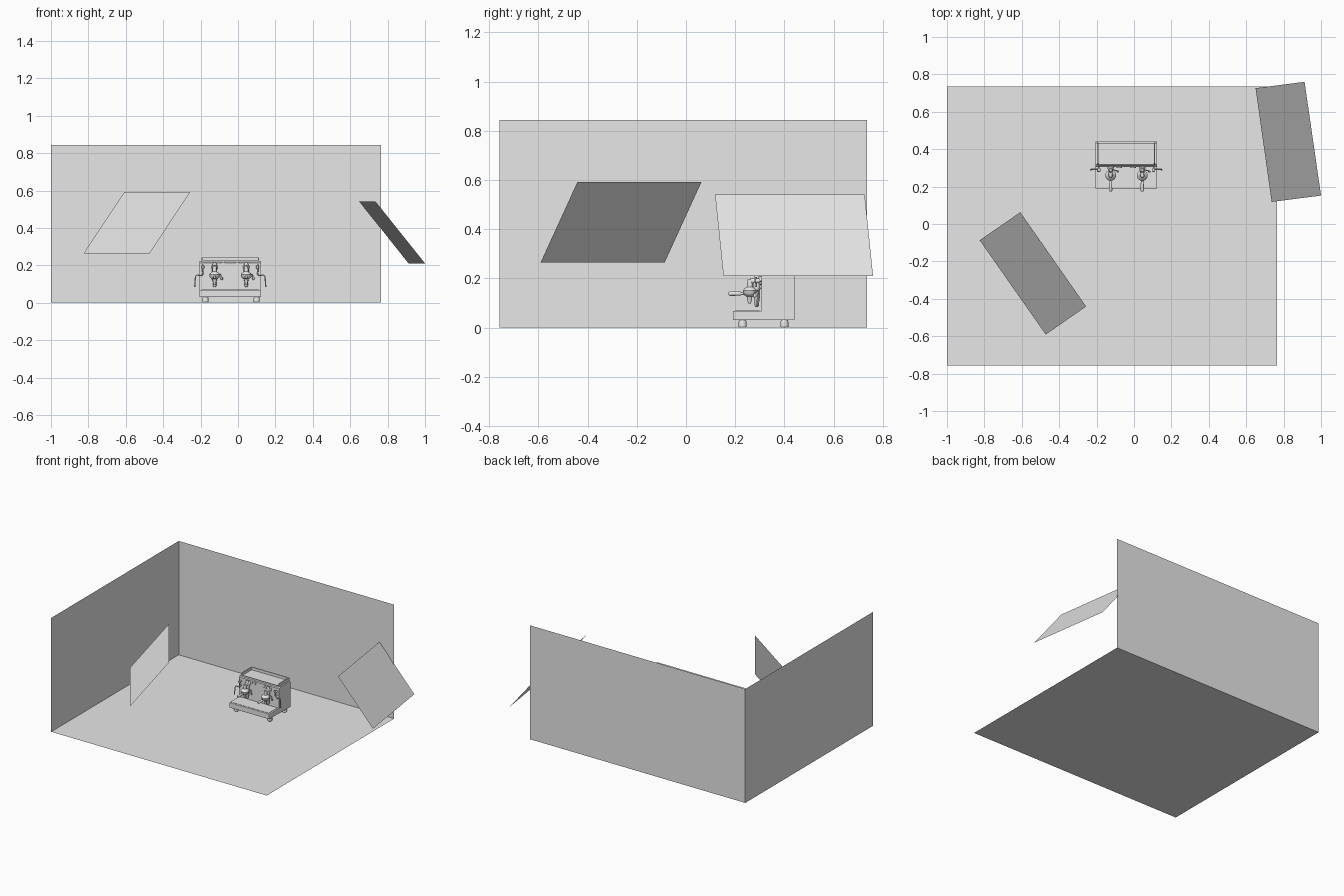
import bpy, bmesh, math
from mathutils import Vector

if "Cube" in bpy.data.objects:
    bpy.data.objects.remove(bpy.data.objects["Cube"])

grey = bpy.data.materials.new("light_grey")
grey.diffuse_color = (0.8, 0.8, 0.8, 1)
grey.use_nodes = True
grey.node_tree.nodes["Principled BSDF"].inputs["Base Color"].default_value = grey.diffuse_color


def finish(name, bm):
    me = bpy.data.meshes.new(name)
    bm.to_mesh(me)
    bm.free()
    me.materials.append(grey)
    ob = bpy.data.objects.new(name, me)
    bpy.context.collection.objects.link(ob)
    return ob


def sheet(name, pts):
    bm = bmesh.new()
    bm.faces.new([bm.verts.new(p) for p in pts])
    return finish(name, bm)


def box(name, lo, hi, bevel=0.0):
    lo, hi = Vector(lo), Vector(hi)
    bm = bmesh.new()
    bmesh.ops.create_cube(bm, size=1)
    for v in bm.verts:
        v.co = Vector([(lo[i] + hi[i]) / 2 + v.co[i] * (hi[i] - lo[i]) for i in range(3)])
    if bevel:
        bmesh.ops.bevel(bm, geom=bm.edges[:], offset=bevel, segments=2, affect='EDGES', profile=0.5)
    return finish(name, bm)


def prism(name, profile, x0, x1):
    """Extrude a (y, z) outline along x."""
    bm = bmesh.new()
    f = bm.faces.new([bm.verts.new((x0, y, z)) for y, z in profile])
    r = bmesh.ops.extrude_face_region(bm, geom=[f])
    for v in r["geom"]:
        if isinstance(v, bmesh.types.BMVert):
            v.co.x = x1
    bmesh.ops.recalc_face_normals(bm, faces=bm.faces[:])
    return finish(name, bm)


def turned(name, origin, axis, profile, seg=20):
    """Solid of revolution: profile is (distance along axis, radius)."""
    q = Vector(axis).to_track_quat('Z', 'Y')
    bm = bmesh.new()
    rings = []
    for d, r in profile:
        rings.append([bm.verts.new(Vector(origin) + q @ Vector(
            (r * math.cos(2 * math.pi * i / seg), r * math.sin(2 * math.pi * i / seg), d)))
            for i in range(seg)])
    for a, b in zip(rings, rings[1:]):
        for i in range(seg):
            j = (i + 1) % seg
            bm.faces.new((a[i], a[j], b[j], b[i])).smooth = True
    bm.faces.new(rings[0][::-1])
    bm.faces.new(rings[-1])
    ob = finish(name, bm)
    bpy.ops.object.select_all(action='DESELECT')
    ob.select_set(True)
    bpy.context.view_layer.objects.active = ob
    bpy.ops.object.shade_smooth_by_angle(angle=math.radians(40))
    return ob


def tube(name, pts, r):
    cu = bpy.data.curves.new(name, 'CURVE')
    cu.dimensions = '3D'
    cu.bevel_depth, cu.bevel_resolution, cu.use_fill_caps = r, 2, True
    sp = cu.splines.new('POLY')
    sp.points.add(len(pts) - 1)
    for p, co in zip(sp.points, pts):
        p.co = (*co, 1)
    cu.materials.append(grey)
    ob = bpy.data.objects.new(name, cu)
    bpy.context.collection.objects.link(ob)


# Studio room: floor and two walls
X0, X1, Y0, Y1, H = -1.0, 0.765, -0.757, 0.735, 0.843
sheet("floor", [(X0, Y0, 0), (X1, Y0, 0), (X1, Y1, 0), (X0, Y1, 0)])
sheet("back_wall", [(X0, Y1, 0), (X1, Y1, 0), (X1, Y1, H), (X0, Y1, H)])
sheet("left_wall", [(X0, Y0, 0), (X0, Y1, 0), (X0, Y1, H), (X0, Y0, H)])

# Tilted light panels
sheet("left_panel", [(-0.608, 0.063, 0.592), (-0.256, -0.441, 0.592),
                     (-0.472, -0.591, 0.264), (-0.825, -0.087, 0.264)])
sheet("right_panel", [(0.65, 0.726, 0.54), (0.736, 0.118, 0.54),
                      (1.0, 0.152, 0.21), (0.912, 0.76, 0.21)])

# Machine body, drip tray and feet
L, R = -0.206, 0.123
C = (L + R) / 2
prism("machine_body", [(0.306, 0.03), (0.441, 0.03), (0.441, 0.212), (0.433, 0.222),
                       (0.318, 0.222), (0.306, 0.212)], L, R)
box("drip_tray", (L, 0.19, 0.03), (R, 0.31, 0.068), 0.003)
box("drip_grate", (L + 0.012, 0.20, 0.066), (R - 0.012, 0.298, 0.07))
for x in (-0.174, 0.1):
    for y in (0.23, 0.40):
        turned("foot", (x, y, 0), (0, 0, 1), [(0, 0.013), (0.003, 0.016), (0.024, 0.016), (0.032, 0.013)])

# Cup rail on top
for x in (L + 0.01, R - 0.016):
    prism("side_rail", [(0.312, 0.215), (0.438, 0.215), (0.438, 0.232), (0.428, 0.242),
                        (0.326, 0.242), (0.312, 0.23)], x, x + 0.006)
box("back_rail", (L + 0.01, 0.431, 0.215), (R - 0.01, 0.441, 0.242), 0.002)
box("front_rail", (L + 0.01, 0.312, 0.215), (R - 0.01, 0.316, 0.229))

# Two brewing groups with filter holders
for x in (-0.125, 0.044):
    turned("group_spindle", (x, 0.288, 0.084), (0, 0, 1),
           [(0, 0.005), (0.006, 0.009), (0.03, 0.01), (0.04, 0.013), (0.105, 0.014),
            (0.118, 0.012), (0.132, 0.007)])
    turned("group_neck", (x, 0.31, 0.19), (0, -1, 0), [(0, 0.017), (0.01, 0.017), (0.03, 0.011), (0.05, 0.01)])
    turned("group_head", (x, 0.26, 0.126), (0, 0, 1),
           [(0, 0.014), (0.006, 0.022), (0.012, 0.027), (0.024, 0.029), (0.032, 0.024), (0.04, 0.012), (0.07, 0.01)])
    turned("filter_handle", (x, 0.24, 0.138), (0, -1, 0),
           [(0, 0.005), (0.015, 0.006), (0.02, 0.008), (0.06, 0.009), (0.067, 0.006)])
    turned("spout", (x, 0.258, 0.098), (0, 0, 1), [(0, 0.006), (0.015, 0.009), (0.03, 0.012)])
    # brew lever beside each group
    tube("brew_lever", [(x + 0.012, 0.29, 0.15), (x + 0.032, 0.285, 0.15), (x + 0.038, 0.28, 0.13)], 0.003)
    turned("lever_knob", (x + 0.038, 0.28, 0.122), (0, 0, 1), [(0, 0.003), (0.004, 0.006), (0.012, 0.006), (0.016, 0.003)])

# Pressure gauges
for x in (-0.079, -0.004):
    turned("gauge", (x, 0.308, 0.203), (0, -1, 0), [(0, 0.014), (0.008, 0.014), (0.008, 0.011), (0.006, 0.011)])

# Steam taps and wands, mirrored
for s in (-1, 1):
    def at(dx, y, z):
        return (C + s * dx, y, z)
    turned("steam_knob", at(0.146, 0.31, 0.19), (0, -1, 0),
           [(0, 0.004), (0.012, 0.004), (0.012, 0.009), (0.028, 0.009), (0.031, 0.006)])
    tube("tap_lever", [at(0.146, 0.284, 0.205), at(0.146, 0.284, 0.165)], 0.004)
    tube("steam_wand", [at(0.146, 0.31, 0.165), at(0.146, 0.295, 0.155), at(0.152, 0.293, 0.145),
                        at(0.178, 0.293, 0.148), at(0.186, 0.293, 0.14), at(0.19, 0.288, 0.085)], 0.0035)
